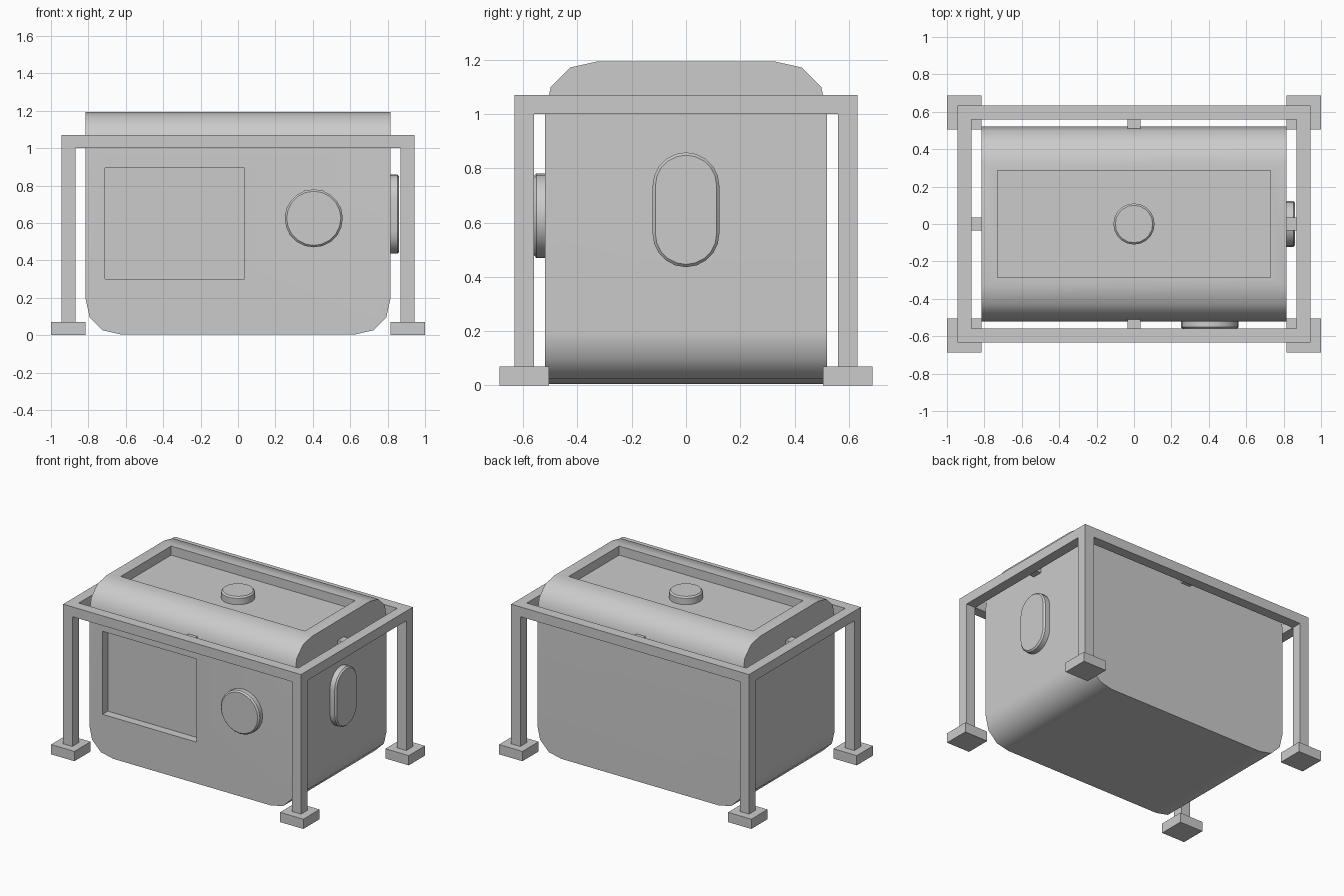
import bpy, bmesh
from math import sin, cos, pi, radians
from mathutils import Matrix, Vector

if "Cube" in bpy.data.objects:
    bpy.data.objects.remove(bpy.data.objects["Cube"])


def finish(bm, name):
    bmesh.ops.recalc_face_normals(bm, faces=bm.faces[:])
    mesh = bpy.data.meshes.new(name)
    bm.to_mesh(mesh)
    bm.free()
    ob = bpy.data.objects.new(name, mesh)
    bpy.context.collection.objects.link(ob)
    return ob


def add_box(bm, x0, x1, y0, y1, z0, z1):
    m = Matrix.Translation(((x0 + x1) / 2, (y0 + y1) / 2, (z0 + z1) / 2))
    m = m @ Matrix.Diagonal((x1 - x0, y1 - y0, z1 - z0, 1))
    bmesh.ops.create_cube(bm, size=1, matrix=m)


def box(name, *bounds):
    bm = bmesh.new()
    add_box(bm, *bounds)
    return finish(bm, name)


def smooth(ob, angle):
    bpy.ops.object.select_all(action='DESELECT')
    ob.select_set(True)
    bpy.context.view_layer.objects.active = ob
    bpy.ops.object.shade_smooth_by_angle(angle=radians(angle))


def button(name, r, straight, depth, matrix, n=20):
    """Round or capsule button, raised along local z, with a bevelled face."""
    pts = []
    for half in (0, 1):
        shift = straight / 2 * (1 - 2 * half)
        for i in range(n // 2 + (1 if straight else 0)):
            a = pi * half + 2 * pi * i / n
            pts.append((r * cos(a), r * sin(a) + shift))
    bm = bmesh.new()
    face = bm.faces.new([bm.verts.new((x, y, -0.01)) for x, y in pts])
    ext = bmesh.ops.extrude_face_region(bm, geom=[face])['geom']
    top = [v for v in ext if isinstance(v, bmesh.types.BMVert)]
    bmesh.ops.translate(bm, verts=top, vec=(0, 0, depth + 0.01))
    rim = [e for e in bm.edges if all(v in top for v in e.verts)]
    bmesh.ops.bevel(bm, geom=rim, offset=0.01, segments=1, affect='EDGES')
    bm.transform(matrix)
    ob = finish(bm, name)
    smooth(ob, 30)
    return ob


# Body: block with rounded lower side edges and rounded upper front/back edges
BX, BY, BZ = 0.815, 0.52, 1.193
bm = bmesh.new()
add_box(bm, -BX, BX, -BY, BY, 0.004, BZ)
edges = []
for e in bm.edges:
    mid = (e.verts[0].co + e.verts[1].co) / 2
    if (mid.z < 0.1 and abs(mid.y) < 0.01) or (mid.z > 1 and abs(mid.x) < 0.01):
        edges.append(e)
bmesh.ops.bevel(bm, geom=edges, offset=0.19, segments=3, profile=0.53,
                affect='EDGES')
body = finish(bm, "body")

# Recessed front window and recessed lid panel
cutters = [box("window_cutter", -0.71, 0.035, -0.7, -BY + 0.06, 0.3, 0.895),
           box("lid_cutter", -0.73, 0.73, -0.285, 0.285, BZ - 0.065, 1.4)]
bpy.context.view_layer.objects.active = body
for c in cutters:
    c.hide_render = True
    mod = body.modifiers.new("recess", 'BOOLEAN')
    mod.operation, mod.solver, mod.object = 'DIFFERENCE', 'EXACT', c
    bpy.ops.object.modifier_apply(modifier=mod.name)
    bpy.data.objects.remove(c)
smooth(body, 40)
weighted = body.modifiers.new("flat_panels", 'WEIGHTED_NORMAL')
weighted.keep_sharp = True

# Buttons: lid knob, front dial, oval side button
button("lid_knob", 0.11, 0, 0.055, Matrix.Translation((0, 0, BZ - 0.065)))
button("front_dial", 0.155, 0, 0.042,
       Matrix.Translation((0.405, -BY, 0.625)) @ Matrix.Rotation(pi / 2, 4, 'X'))
to_side = Matrix(((0, 0, 1, 0), (1, 0, 0, 0), (0, 1, 0, 0), (0, 0, 0, 1)))
button("side_button", 0.123, 0.177, 0.047,
       Matrix.Translation((BX, 0, 0.647)) @ to_side)

# Top frame: rectangular ring made by insetting a flat slab
FX, FY, T = 0.943, 0.633, 0.073
bm = bmesh.new()
outer = [(-1, -1), (1, -1), (1, 1), (-1, 1)]
rings = [[bm.verts.new((sx * (FX - d), sy * (FY - d), z)) for sx, sy in outer]
         for d, z in ((0, 1.0), (0, 1.07), (T, 1.07), (T, 1.0))]
for k in range(4):
    a, b = rings[k], rings[(k + 1) % 4]
    for i in range(4):
        j = (i + 1) % 4
        bm.faces.new((a[i], a[j], b[j], b[i]))
finish(bm, "top_frame")

# Legs, feet and the small tabs that hold the body
for sx, side in ((-1, "left"), (1, "right")):
    for sy, end in ((-1, "front"), (1, "back")):
        xs = sorted((sx * (FX - T), sx * FX))
        ys = sorted((sy * (FY - T), sy * FY))
        box(f"{end}_{side}_leg", *xs, *ys, 0.07, 1.0)
        xs = sorted((sx * 0.815, sx * 1.0))
        ys = sorted((sy * 0.505, sy * 0.688))
        box(f"{end}_{side}_foot", *xs, *ys, 0, 0.07)
    box(f"{side}_tab", *sorted((sx * 0.81, sx * 0.872)), -0.035, 0.035, 1.017, 1.053)
for sy, end in ((-1, "front"), (1, "back")):
    box(f"{end}_tab", -0.035, 0.035, *sorted((sy * 0.51, sy * 0.562)), 1.017, 1.053)
